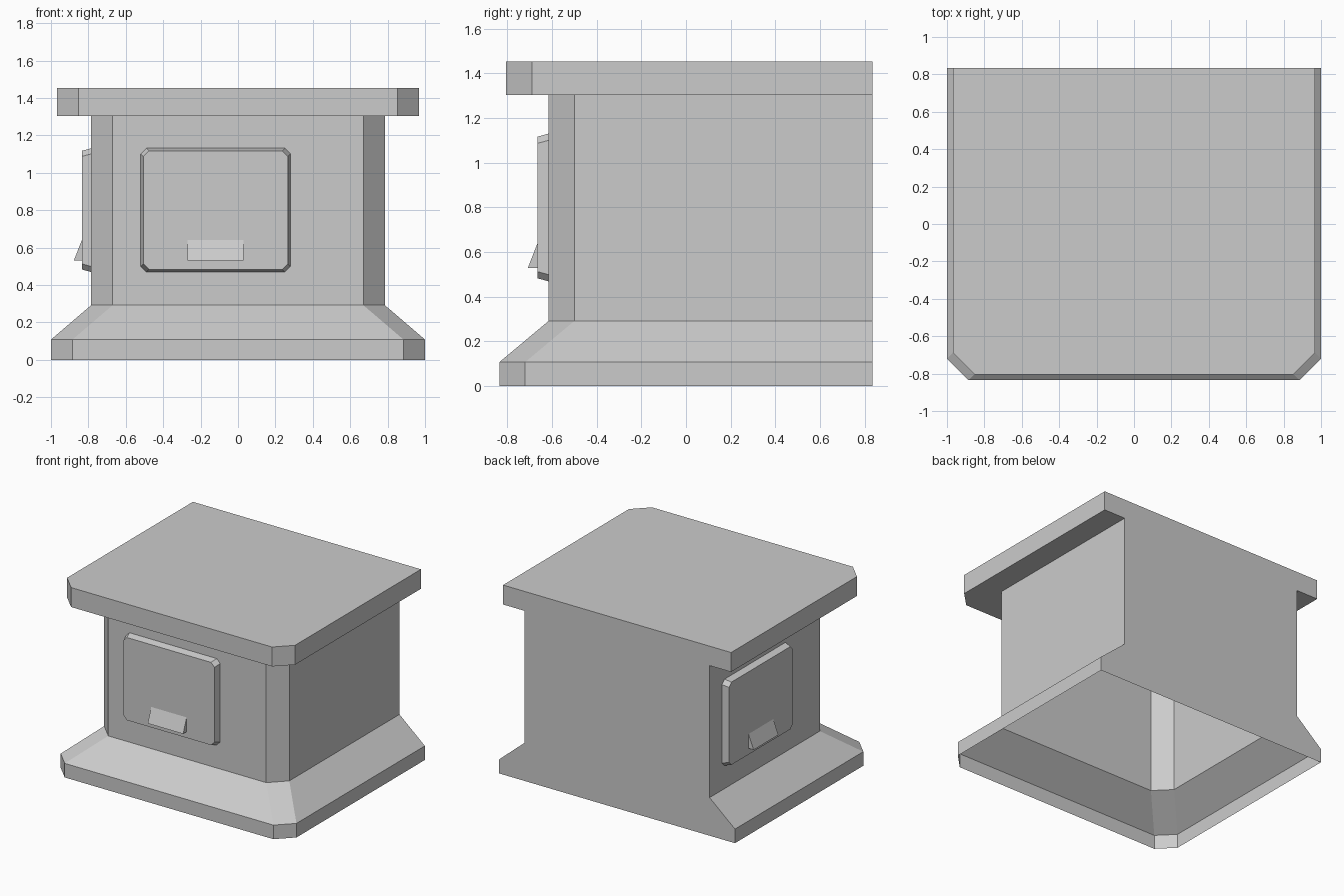
import bpy, bmesh
from math import radians
from mathutils import Matrix

if "Cube" in bpy.data.objects:
    bpy.data.objects.remove(bpy.data.objects["Cube"], do_unlink=True)

grey = bpy.data.materials.new("plain grey")
grey.use_nodes = True
colour = (0.6, 0.6, 0.6, 1)
grey.diffuse_color = colour
grey.node_tree.nodes["Principled BSDF"].inputs["Base Color"].default_value = colour

BACK = 0.835
CUT = 0.115


def finish(bm, name, matrix=Matrix()):
    bmesh.ops.recalc_face_normals(bm, faces=bm.faces)
    bm.transform(matrix)
    mesh = bpy.data.meshes.new(name)
    bm.to_mesh(mesh)
    bm.free()
    mesh.materials.append(grey)
    obj = bpy.data.objects.new(name, mesh)
    bpy.context.collection.objects.link(obj)
    return obj


def bridge(bm, a, b, closed):
    n = len(a)
    for i in range(n if closed else n - 1):
        j = (i + 1) % n
        bm.faces.new((a[i], a[j], b[j], b[i]))


# Hollow housing: U-shaped outlines with cut front corners, flat back, open bottom
bm = bmesh.new()
rings = []
for w, front, z in [(1, -0.835, 0), (1, -0.835, 0.108), (0.785, -0.615, 0.292),
                    (0.785, -0.615, 1.304), (0.967, -0.805, 1.304), (0.967, -0.805, 1.453)]:
    half = [(w, BACK), (w, front + CUT), (w - CUT, front)]
    outline = half + [(-x, y) for x, y in reversed(half)]
    rings.append([bm.verts.new((x, y, z)) for x, y in outline])
for low, high in zip(rings, rings[1:]):
    bridge(bm, low, high, False)
bm.faces.new(rings[-1])
bm.faces.new([r[0] for r in rings] + [r[-1] for r in reversed(rings)])
finish(bm, "housing")


# Tapered door panel with clipped corners, local origin on the wall, facing -y
def door(name, matrix):
    bm = bmesh.new()
    loops = []
    for inset, y in ((0, 0), (0.014, -0.05)):
        w, h, c = 0.4 - inset, 0.331 - inset, 0.03
        pts = [(w, h - c), (w - c, h), (c - w, h), (-w, h - c),
               (-w, c - h), (c - w, -h), (w - c, -h), (w, c - h)]
        loops.append([bm.verts.new((x, y, z)) for x, z in pts])
    bridge(bm, loops[0], loops[1], True)
    bm.faces.new(loops[1])
    finish(bm, name, matrix)


# Wedge handle low on the door
def handle(name, matrix):
    bm = bmesh.new()
    ends = [[bm.verts.new((x, y, z)) for y, z in ((-0.05, -0.16), (-0.05, -0.27), (-0.093, -0.27))]
            for x in (-0.15, 0.15)]
    bridge(bm, ends[0], ends[1], True)
    for end in ends:
        bm.faces.new(end)
    finish(bm, name, matrix)


places = {
    "front": Matrix.Translation((-0.12, -0.615, 0.8)),
    "right": Matrix.Translation((-0.785, 0.285, 0.8)) @ Matrix.Rotation(radians(-90), 4, "Z"),
}
for side, matrix in places.items():
    door(side + "_door", matrix)
    handle(side + "_door_handle", matrix)
